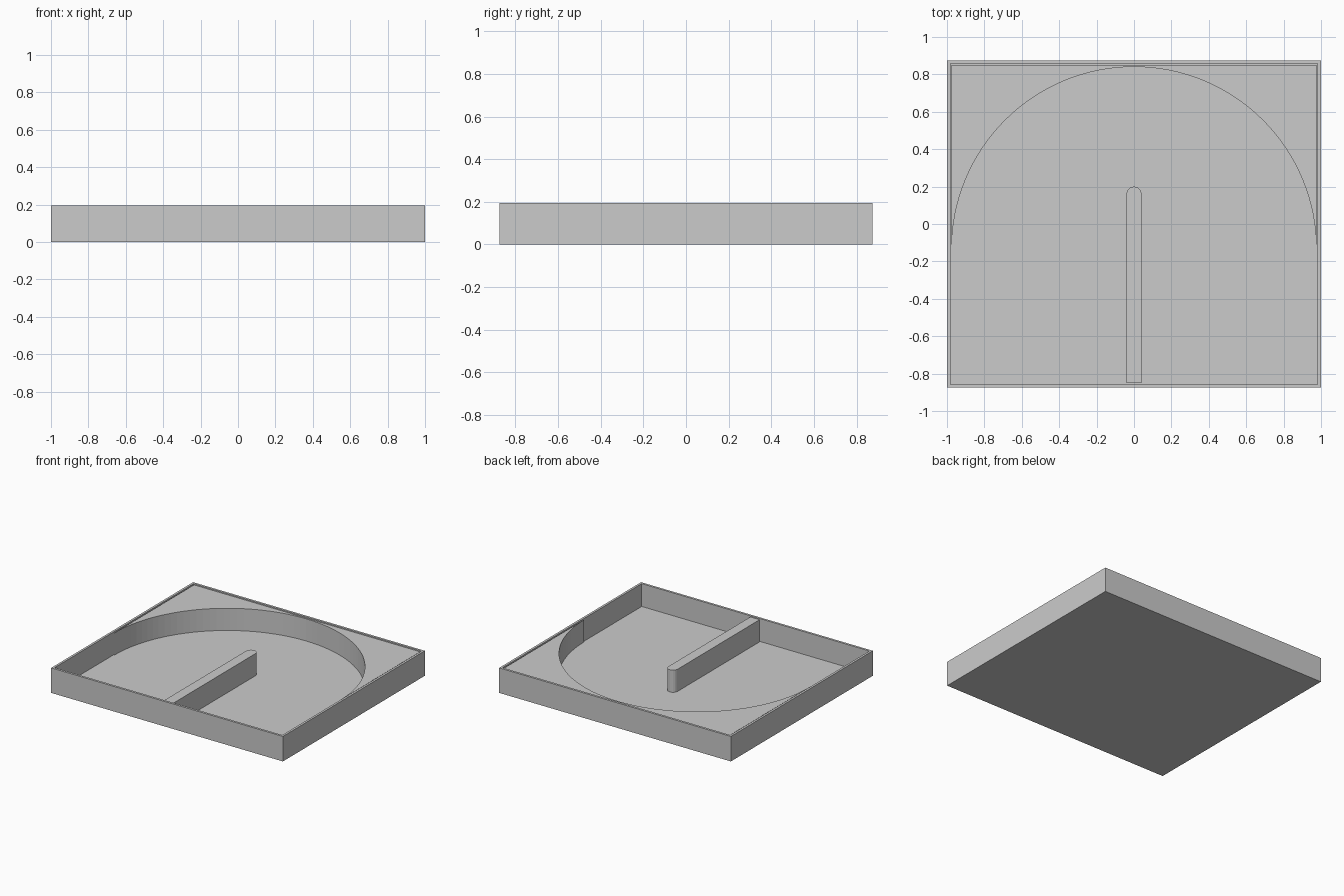
import bpy, bmesh
from math import cos, sin, pi

if "Cube" in bpy.data.objects:
    bpy.data.objects.remove(bpy.data.objects["Cube"])

W, D, H = 1.0, 0.875, 0.195      # half width, half depth, height
WALL, FLOOR, FILL = 0.025, 0.017, 0.19
IX, IY = W - WALL, D - WALL      # inner half sizes


def finish(name, bm):
    bmesh.ops.recalc_face_normals(bm, faces=bm.faces)
    mesh = bpy.data.meshes.new(name)
    bm.to_mesh(mesh)
    bm.free()
    obj = bpy.data.objects.new(name, mesh)
    bpy.context.collection.objects.link(obj)
    return obj


def prism(name, outline, z0, z1):
    """Extrude a flat outline from z0 to z1."""
    bm = bmesh.new()
    face = bm.faces.new([bm.verts.new((x, y, z0)) for x, y in outline])
    top = bmesh.ops.extrude_face_region(bm, geom=[face])["geom"]
    for v in top:
        if isinstance(v, bmesh.types.BMVert):
            v.co.z = z1
    bmesh.ops.triangulate(bm, faces=[f for f in bm.faces if len(f.verts) > 4])
    return finish(name, bm)


def arc(cy, r, a0, a1, n):
    return [(r * cos(a0 + (a1 - a0) * i / n), cy + r * sin(a0 + (a1 - a0) * i / n))
            for i in range(n + 1)]


# Open tray: a box whose top is inset and pushed down to the floor
bm = bmesh.new()
bmesh.ops.create_cube(bm, size=1)
for v in bm.verts:
    v.co = (v.co.x * 2 * W, v.co.y * 2 * D, (v.co.z + 0.5) * H)
top = max(bm.faces, key=lambda f: f.calc_center_median().z)
bmesh.ops.inset_region(bm, faces=[top], thickness=WALL)
well = bmesh.ops.extrude_face_region(bm, geom=[top])["geom"]
for v in well:
    if isinstance(v, bmesh.types.BMVert):
        v.co.z = FLOOR
if top.is_valid:
    bmesh.ops.delete(bm, geom=[top], context='FACES_ONLY')
finish("tray", bm)

# Solid back corners, cut by the big arch
cy = 0.84 - IX
outline = arc(cy, IX, pi, 0, 64) + [(IX, IY), (-IX, IY)]
prism("arch_corners", outline, FLOOR, FILL)

# Centre divider with a rounded end
r = 0.04
outline = [(-r, -IY), (r, -IY)] + arc(0.2 - r, r, 0, pi, 10)
prism("centre_divider", outline, FLOOR, FILL)
